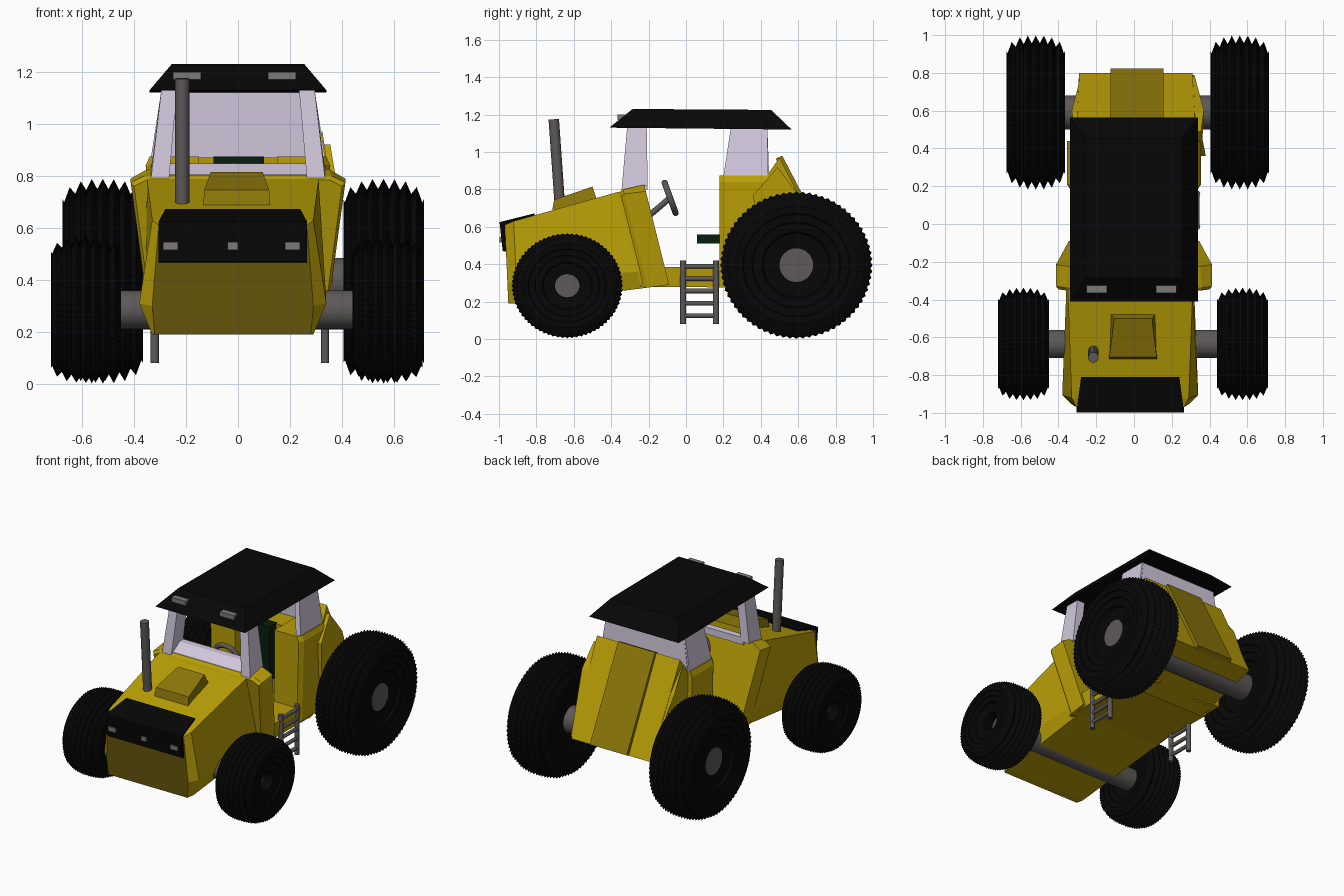
import bpy, bmesh, math
from mathutils import Vector

cube = bpy.data.objects.get("Cube")
if cube:
    bpy.data.objects.remove(cube)


def material(name, r, g, b):
    m = bpy.data.materials.new(name)
    m.use_nodes = True
    m.diffuse_color = (r, g, b, 1)
    m.node_tree.nodes["Principled BSDF"].inputs["Base Color"].default_value = (r, g, b, 1)
    return m


YELLOW = material("yellow paint", .49, .345, .002)
OCHRE = material("ochre paint", .27, .19, .003)
DARK_OCHRE = material("dark ochre paint", .135, .095, .003)
BLACK = material("black", .002, .002, .002)
LILAC = material("pale lilac", .65, .585, .73)
GREY = material("dark grey metal", .11, .10, .098)
LAMP = material("lamp grey", .20, .19, .19)
GREEN = material("dark green", .002, .012, .004)


def finish(name, bm, mat, smooth=False):
    bmesh.ops.recalc_face_normals(bm, faces=bm.faces)
    me = bpy.data.meshes.new(name)
    bm.to_mesh(me)
    bm.free()
    me.materials.append(mat)
    ob = bpy.data.objects.new(name, me)
    bpy.context.collection.objects.link(ob)
    if smooth:
        bpy.context.view_layer.objects.active = ob
        ob.select_set(True)
        bpy.ops.object.shade_smooth_by_angle(angle=math.radians(40))
        ob.select_set(False)
    return ob


def loft(name, rings, mat, closed=False, smooth=False):
    """Skin a list of equal rings; cap the ends unless closed."""
    bm = bmesh.new()
    vs = [[bm.verts.new(p) for p in ring] for ring in rings]
    n = len(vs[0])
    pairs = list(zip(vs, vs[1:])) + ([(vs[-1], vs[0])] if closed else [])
    for a, b in pairs:
        for i in range(n):
            j = (i + 1) % n
            bm.faces.new((a[i], a[j], b[j], b[i]))
    if not closed:
        bm.faces.new(vs[0])
        bm.faces.new(vs[-1])
    return finish(name, bm, mat, smooth)


def prism(name, profile, mat, cx=0):
    """Side profile of (y, z, half width) points spanned across x."""
    return loft(name, [[(cx + s * w, y, z) for y, z, w in profile] for s in (-1, 1)], mat)


def box(name, x, y, z, mat):
    return loft(name, [[(a, y[0], z[0]), (a, y[1], z[0]), (a, y[1], z[1]), (a, y[0], z[1])]
                       for a in x], mat)


def tube(name, a, b, r, mat, n=24):
    a, b = Vector(a), Vector(b)
    q = (b - a).to_track_quat('Z', 'Y')
    ring = [q @ Vector((r * math.cos(t), r * math.sin(t), 0))
            for t in (math.tau * i / n for i in range(n))]
    return loft(name, [[c + p for p in ring] for c in (a, b)], mat, smooth=True)


def section(y, zs, ws, shear=0, cx=-.02):
    """Mirrored cross-section leaning forward with height."""
    half = [(w, y - shear * (z - zs[0]), z) for z, w in zip(zs, ws)]
    return [(cx + w, yy, z) for w, yy, z in half] + [(cx - w, yy, z) for w, yy, z in half[::-1]]


# Front body with a darker nose face, flared cowl and floor
hood = loft("hood", [section(-.95, (.19, .30, .61), (.30, .31, .285), .045),
                     section(-.90, (.19, .31, .63), (.31, .36, .31), .05),
                     section(-.24, (.27, .36, .785), (.32, .335, .33), .25),
                     section(-.10, (.29, .37, .81), (.32, .335, .33), .25)], YELLOW)
hood.data.materials.append(DARK_OCHRE)
for f in hood.data.polygons:
    if f.normal.y < -.9 and f.center.y < -.9:
        f.material_index = 1
loft("cowl", [section(-.225, (.275, .76, .785), (.335, .40, .35), .25, 0),
              section(-.205, (.275, .775, .80), (.345, .413, .36), .25, 0),
              section(-.09, (.29, .79, .825), (.345, .413, .35), .25, 0)], YELLOW)
prism("floor", [(-.25, .28, .33), (.32, .275, .33), (.32, .385, .34), (-.14, .385, .34)], YELLOW)
prism("hood_scoop", [(-.72, .66, .13), (-.705, .745, .125), (-.50, .815, .10),
                     (-.475, .74, .12)], OCHRE, -.005)

# Grille wrapping over the nose
prism("grille", [(-.955, .465, .285), (-.98, .47, .285), (-.997, .625, .285), (-.81, .672, .26),
                 (-.81, .65, .26), (-.965, .605, .28)], BLACK, -.02)
for x in (-.26, -.02, .21):
    w = .02 if x == -.02 else .029
    box("nose_lamp", (x - w, x + w), (-.997, -.97), (.515, .545), LAMP)

# Rear body, with a recess for the seat
prism("rear_body", [(.30, .27, .32), (.27, .87, .33), (.43, .87, .33), (.50, .97, .315),
                    (.80, .38, .30)], YELLOW, .01)
prism("rear_shoulders", [(.36, .77, .36), (.49, .92, .335), (.60, .77, .35), (.79, .39, .30),
                         (.40, .32, .34)], YELLOW, .02)
prism("rear_panel", [(.48, .965, .14), (.515, .98, .14), (.822, .39, .14), (.79, .375, .14)],
      OCHRE, .015)
for s in (-1, 1):
    loft("side_box", [[(s * .15, .18, z), (s * (w - .02), .18, z), (s * w, .21, z),
                       (s * w, .44, z), (s * .15, .44, z)]
                      for z, w in ((.29, .34), (.84, .355), (.875, .34))], YELLOW)

# Cab posts, sill and rear panels
for s in (-1, 1):
    loft("front_post", [[(s * .335, -.345, .79), (s * .335, -.205, .82),
                         (s * .275, -.205, .82), (s * .265, -.345, .79)],
                        [(s * .295, -.315, 1.13), (s * .295, -.21, 1.13),
                         (s * .235, -.21, 1.13), (s * .235, -.315, 1.13)]], LILAC)
    loft("rear_side_panel", [[(s * .335, .20, .87), (s * .335, .44, .87),
                              (s * .30, .44, .87), (s * .30, .20, .87)],
                             [(s * .295, .24, 1.13), (s * .295, .435, 1.13),
                              (s * .26, .435, 1.13), (s * .26, .24, 1.13)]], LILAC)
prism("rear_window", [(.415, .86, .325), (.445, .86, .325), (.435, 1.13, .285),
                      (.405, 1.13, .285)], LILAC)
prism("front_sill", [(-.335, .78, .29), (-.325, .805, .29), (-.25, .848, .29),
                     (-.205, .848, .29), (-.205, .80, .29)], LILAC)

# Roof with lamps
loft("roof", [[(-.34, -.41, 1.13), (.34, -.41, 1.13), (.34, .565, 1.12), (-.34, .565, 1.12)],
              [(-.255, -.285, 1.23), (.255, -.285, 1.23), (.255, .455, 1.225),
               (-.255, .455, 1.225)]], BLACK)
for x in (-.197, .17):
    box("roof_lamp", (x - .054, x + .054), (-.365, -.325), (1.17, 1.2), LAMP)

# Exhaust, steering wheel and seat
tube("exhaust", (-.215, -.672, .68), (-.215, -.707, 1.175), .028, GREY)
bpy.ops.mesh.primitive_torus_add(major_radius=.085, minor_radius=.017, major_segments=32,
                                 minor_segments=10, location=(-.02, -.085, .755),
                                 rotation=(math.radians(-70), 0, 0))
wheel = bpy.context.object
wheel.name = "steering_wheel"
wheel.data.materials.append(GREY)
bpy.ops.object.shade_smooth()
tube("steering_column", (-.02, -.22, .64), (-.02, -.085, .755), .016, GREY, 12)
box("steering_spoke", (-.10, .06), (-.095, -.075), (.745, .765), GREY)
box("seat", (-.10, .11), (.06, .28), (.51, .56), GREEN)
box("seat_back", (-.095, .10), (.20, .28), (.54, .875), GREEN)
box("seat_base", (-.06, .07), (.18, .28), (.38, .52), GREEN)

# Ladders on both sides
for x in (-.32, .335):
    for y in (-.015, .16):
        tube("ladder_rail", (x, y, .08), (x, y, .42), .016, GREY, 12)
    for i in range(5):
        z = .125 + .066 * i
        tube("ladder_rung", (x, -.02, z), (x, .165, z), .013, GREY, 10)


def tyre(name, cx, cy, cz, ry, rz, width, teeth=72):
    """Lathed tyre with ribbed tread, toothed edge and stepped sidewalls."""
    ribs = 7
    tread = []
    for i in range(2 * ribs + 1):
        u = -1 + i / ribs
        crown = 1 - .13 * abs(u) ** 3
        tread.append((u * .48, crown - (0 if i % 2 else .10), i % 2))
    wall = [(.5, .80, 0), (.49, .70, 0), (.465, .69, 0), (.46, .58, 0), (.43, .57, 0),
            (.42, .45, 0), (.37, .43, 0), (.33, .22, 0)]
    profile = [(-u, r, k) for u, r, k in wall[::-1]] + tread + wall
    rings = []
    for j in range(teeth * 2):
        t = math.pi * j / teeth
        ring = []
        for u, r, k in profile:
            rr = r - (.028 if k and j % 2 else 0)
            ring.append((cx + u * width, cy + ry * rr * math.cos(t), cz + rz * rr * math.sin(t)))
        rings.append(ring)
    loft(name, rings, BLACK, closed=True)


# Wheels and axles: x centres, y, z, radii, width, axle radius, axle reach into the hub
for label, xs, y, z, ry, rz, w, ar, reach in (
        ("front", (-.585, .575), -.635, .285, .298, .281, .27, .075, .02),
        ("rear", (-.52, .56), .59, .395, .408, .394, .31, .09, .105)):
    for x in xs:
        tyre(label + "_tyre", x, y, z, ry, rz, w)
    tube(label + "_axle", (xs[0] - reach, y, z), (xs[1] + reach, y, z), ar, GREY, 32)
